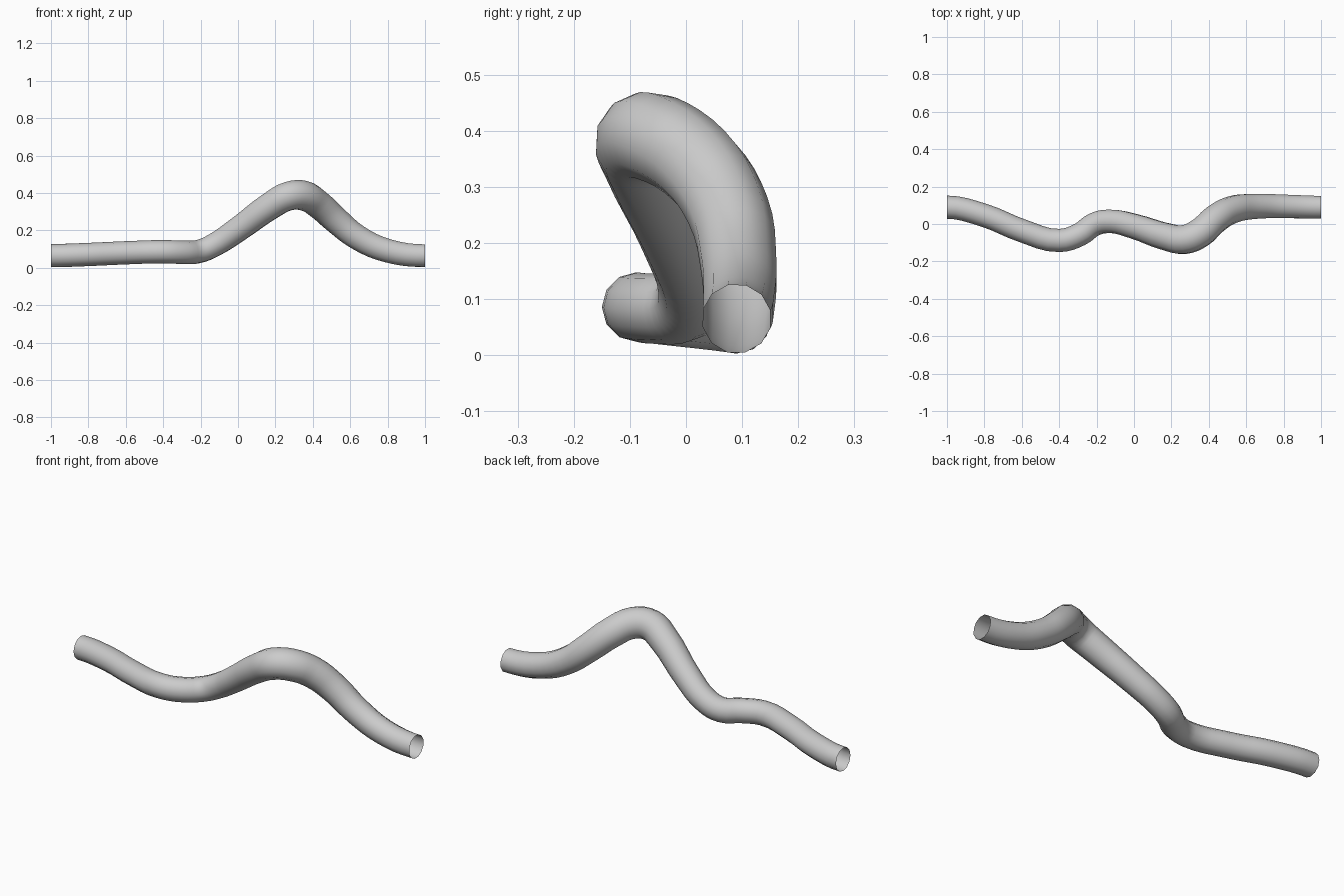
import bpy

if "Cube" in bpy.data.objects:
    bpy.data.objects.remove(bpy.data.objects["Cube"])

# centre line of the pipe: x, y, z, radius
path = [
    (-1.00, 0.090, 0.065, 0.0620),
    (-0.80, 0.046, 0.071, 0.0620),
    (-0.60, -0.035, 0.080, 0.0620),
    (-0.40, -0.088, 0.086, 0.0620),
    (-0.29, -0.056, 0.083, 0.0625),
    (-0.21, -0.001, 0.087, 0.0630),
    (-0.13, 0.014, 0.120, 0.0640),
    (0.00, -0.012, 0.205, 0.0680),
    (0.18, -0.070, 0.335, 0.0750),
    (0.27, -0.083, 0.383, 0.0790),
    (0.35, -0.050, 0.386, 0.0800),
    (0.43, 0.022, 0.339, 0.0780),
    (0.52, 0.075, 0.258, 0.0740),
    (0.64, 0.094, 0.162, 0.0690),
    (0.80, 0.094, 0.091, 0.0650),
    (1.00, 0.090, 0.065, 0.0620),
]

# open-ended pipe swept along the centre line
curve = bpy.data.curves.new("bent_pipe", "CURVE")
curve.dimensions = "3D"
curve.bevel_depth = 1.0
curve.bevel_resolution = 4
curve.resolution_u = 4
spline = curve.splines.new("BEZIER")
spline.bezier_points.add(len(path) - 1)
for p, (x, y, z, r) in zip(spline.bezier_points, path):
    p.co = (x, y, z)
    p.radius = r
    p.handle_left_type = p.handle_right_type = "AUTO"

# both ends leave straight along x
for p in (spline.bezier_points[0], spline.bezier_points[-1]):
    p.handle_left_type = p.handle_right_type = "FREE"
    p.handle_left = (p.co.x - 0.07, p.co.y, p.co.z)
    p.handle_right = (p.co.x + 0.07, p.co.y, p.co.z)

pipe = bpy.data.objects.new("bent_pipe", curve)
bpy.context.collection.objects.link(pipe)
bpy.context.view_layer.objects.active = pipe
pipe.select_set(True)
bpy.ops.object.convert(target="MESH")
bpy.ops.object.shade_smooth()
